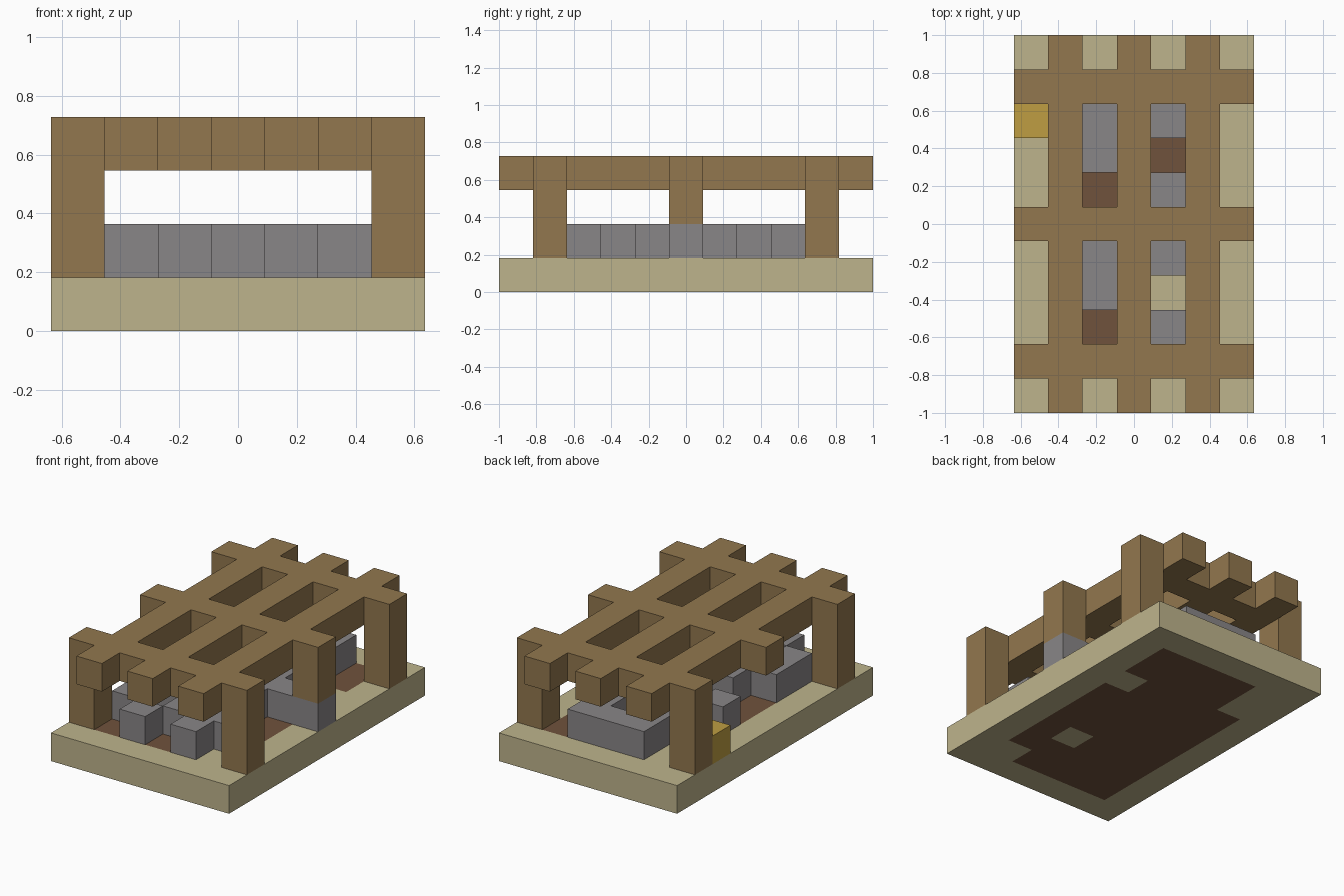
import bpy, bmesh
from mathutils import Vector

cube = bpy.data.objects.get("Cube")
if cube:
    bpy.data.objects.remove(cube, do_unlink=True)

COLS, ROWS = 7, 11
CELL = 2 / ROWS


def material(name, rgb):
    lin = [((c / 255 + 0.055) / 1.055) ** 2.4 for c in rgb] + [1]
    m = bpy.data.materials.new(name)
    m.use_nodes = True
    m.diffuse_color = lin
    m.node_tree.nodes["Principled BSDF"].inputs["Base Color"].default_value = lin
    return m


sand = material("sand", (190, 180, 140))
dirt = material("dirt", (112, 82, 60))
stone = material("stone", (137, 134, 135))
wood = material("wood", (146, 119, 78))
gold = material("gold", (191, 158, 66))

SIDES = [Vector(s) for s in ((1, 0, 0), (-1, 0, 0), (0, 1, 0),
                             (0, -1, 0), (0, 0, 1), (0, 0, -1))]


def blocks(name, cells, mats, pick=lambda c: 0):
    """Welded blocks on the cell grid, keeping outer faces only."""
    cells = set(cells)
    bm = bmesh.new()
    for c in sorted(cells):
        centre = Vector((c[0] - COLS / 2 + .5, c[1] - ROWS / 2 + .5, c[2] + .5))
        for n in SIDES:
            if tuple(int(a + b) for a, b in zip(c, n)) in cells:
                continue
            u = Vector((n.y, n.z, n.x))
            v = n.cross(u)
            corners = [(-u - v), (u - v), (u + v), (v - u)]
            f = bm.faces.new([bm.verts.new((centre + (n + k) / 2) * CELL)
                              for k in corners])
            f.material_index = pick(c)
    bmesh.ops.remove_doubles(bm, verts=bm.verts[:], dist=0.001)
    mesh = bpy.data.meshes.new(name)
    bm.to_mesh(mesh)
    bm.free()
    for m in mats:
        mesh.materials.append(m)
    obj = bpy.data.objects.new(name, mesh)
    bpy.context.collection.objects.link(obj)
    return obj


def plan(rows, mark, level):
    """Cells of a floor plan drawn with its back row first."""
    return [(i, ROWS - 1 - r, level) for r, line in enumerate(rows)
            for i, ch in enumerate(line) if ch == mark]


# Ground slab with a dirt floor inside it
ground = [".......",
          "..dddd.",
          "..dddd.",
          ".dddd..",
          ".ddddd.",
          ".ddddd.",
          ".ddddd.",
          ".ddd.d.",
          ".ddddd.",
          ".dddd..",
          "......."]
dirt_cells = set(plan(ground, "d", 0))
slab = [(i, j, 0) for i in range(COLS) for j in range(ROWS)]
blocks("ground_slab", slab, [sand, dirt], lambda c: int(c in dirt_cells))

# Loose stone blocks and one gold block standing on the ground
rubble = [".......",
          "..sss..",
          "g.s.s..",
          "..ss...",
          ".s..s..",
          "....sss",
          "..sss..",
          ".ss....",
          ".s.sss.",
          "..s.s..",
          "......."]
blocks("stone_blocks", plan(rubble, "s", 1), [stone])
blocks("gold_block", plan(rubble, "g", 1), [gold])

# Corner posts, and a short post resting on the side stone
for side, i in (("right", 0), ("left", COLS - 1)):
    for end, j in (("front", 1), ("back", 9)):
        blocks(f"{end}_{side}_post", [(i, j, 1), (i, j, 2)], [wood])
blocks("middle_left_post", [(COLS - 1, 5, 2)], [wood])

# Roof lattice of long beams and crossbeams
beams = [(i, j, 3) for i in (1, 3, 5) for j in range(ROWS)]
beams += [(i, j, 3) for i in range(COLS) for j in (1, 5, 9)]
blocks("roof_lattice", beams, [wood])
